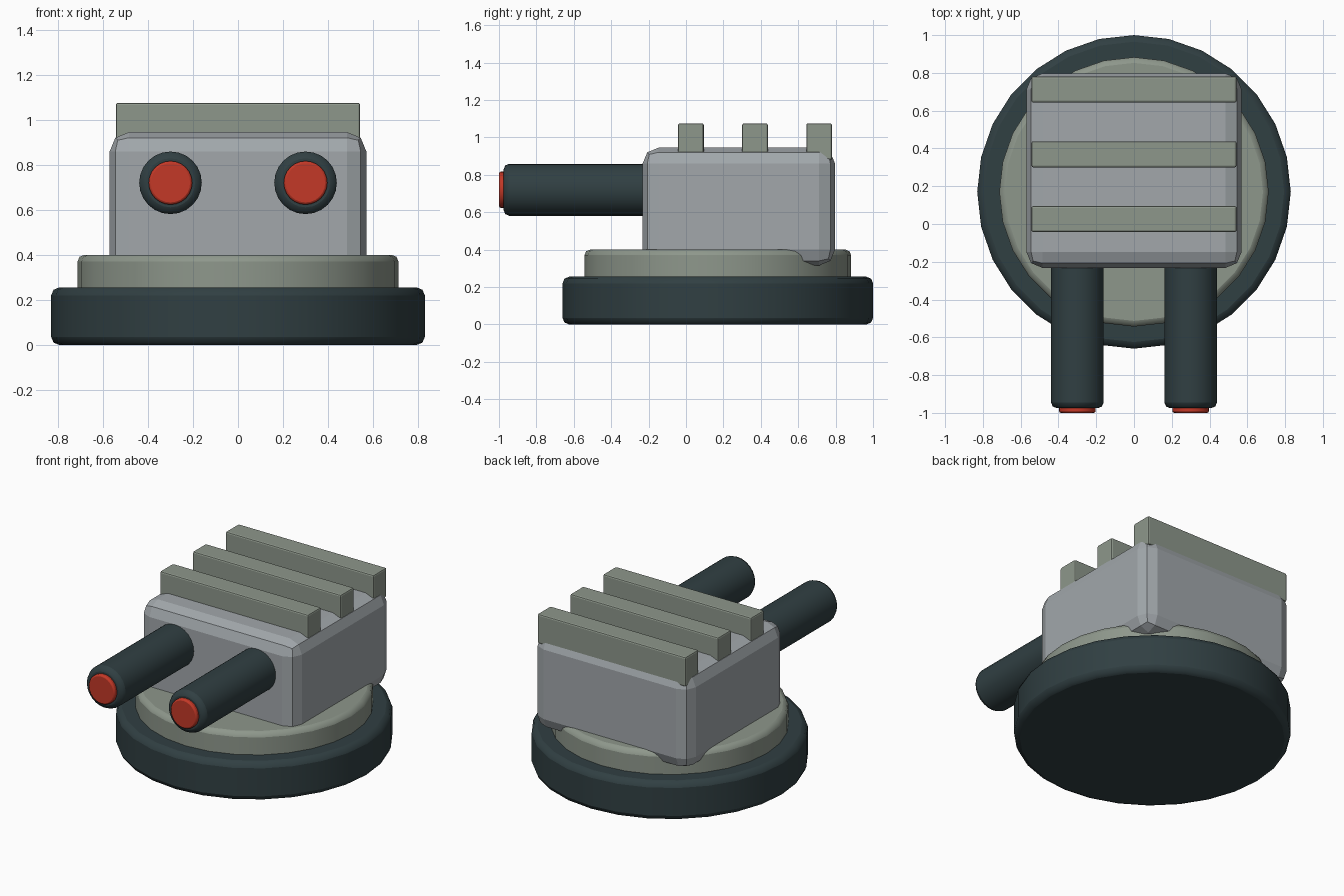
import bpy
import math

if "Cube" in bpy.data.objects:
    bpy.data.objects.remove(bpy.data.objects["Cube"])


def material(name, rgb):
    m = bpy.data.materials.new(name)
    m.diffuse_color = (*rgb, 1)
    m.use_nodes = True
    m.node_tree.nodes["Principled BSDF"].inputs["Base Color"].default_value = m.diffuse_color
    return m


DARK = material("dark_metal", (0.03, 0.05, 0.055))
OLIVE = material("olive_paint", (0.27, 0.31, 0.26))
STEEL = material("steel", (0.36, 0.39, 0.41))
RED = material("red_tip", (0.55, 0.04, 0.02))


def finish(ob, name, mat, bevel, segments, smooth):
    ob.name = name
    ob.data.materials.append(mat)
    mod = ob.modifiers.new("bevel", 'BEVEL')
    mod.width = bevel
    mod.segments = segments
    mod.limit_method = 'ANGLE'
    mod.angle_limit = math.radians(40)
    if smooth:
        bpy.ops.object.shade_smooth_by_angle(angle=math.radians(35))
    return ob


def box(name, mat, lo, hi, bevel, segments):
    bpy.ops.mesh.primitive_cube_add(size=1, location=[(a + b) / 2 for a, b in zip(lo, hi)])
    ob = bpy.context.object
    ob.scale = [b - a for a, b in zip(lo, hi)]
    bpy.ops.object.transform_apply(location=False, rotation=False, scale=True)
    return finish(ob, name, mat, bevel, segments, False)


def cylinder(name, mat, centre, radius, depth, bevel, sides, along_y=False):
    rot = (math.pi / 2, 0, 0) if along_y else (0, 0, 0)
    bpy.ops.mesh.primitive_cylinder_add(vertices=sides, radius=radius, depth=depth,
                                        location=centre, rotation=rot)
    return finish(bpy.context.object, name, mat, bevel, 2, True)


# Round base and turntable ring
cylinder("base", DARK, (0, 0.17, 0.1275), 0.83, 0.255, 0.035, 28)
cylinder("turntable", OLIVE, (0, 0.17, 0.3), 0.713, 0.2, 0.03, 28)

# Turret housing
box("housing", STEEL, (-0.57, -0.232, 0.315), (0.57, 0.797, 0.945), 0.085, 2)

# Cooling fins across the roof
for i in range(3):
    y = 0.026 + i * 0.343
    box(f"fin_{i + 1}", OLIVE, (-0.543, y - 0.069, 0.88), (0.543, y + 0.069, 1.075), 0.01, 2)

# Twin barrels with red tips
for side, x in (("left", -0.3), ("right", 0.3)):
    cylinder(f"barrel_{side}", DARK, (x, -0.54, 0.72), 0.139, 0.87, 0.03, 24, True)
    cylinder(f"tip_{side}", RED, (x, -0.97, 0.72), 0.097, 0.06, 0.01, 24, True)
